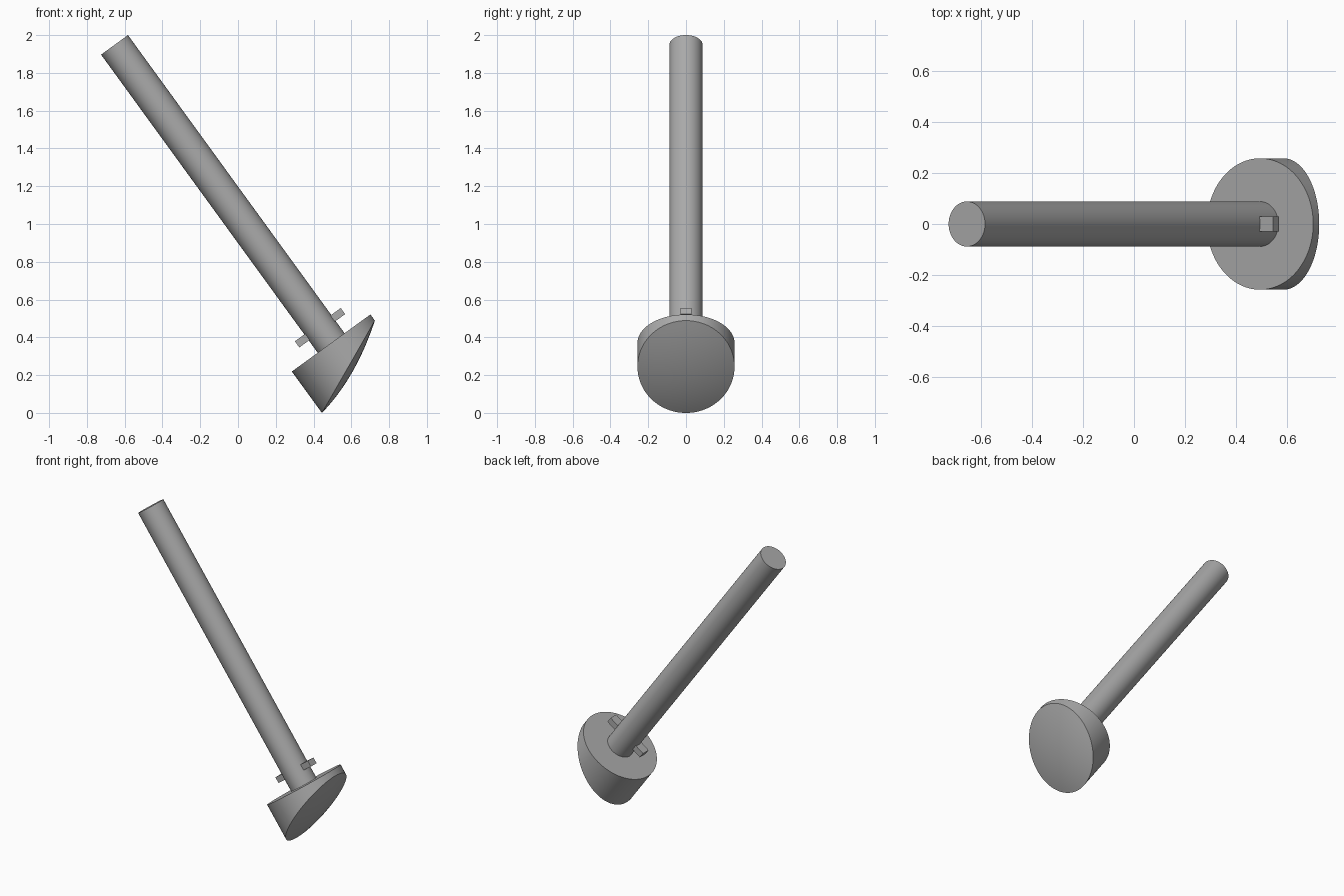
import bpy, bmesh, math
from mathutils import Matrix, Vector

cube = bpy.data.objects.get("Cube")
if cube:
    bpy.data.objects.remove(cube, do_unlink=True)

TILT = math.radians(-36)
# Local frame: origin at the centre of the head's flat top, z along the shaft
FRAME = Matrix.Translation((0.493, 0, 0.37)) @ Matrix.Rotation(TILT, 4, 'Y')
SEGMENTS = 96

grey = bpy.data.materials.new("grey")
grey.use_nodes = True
colour = (0.4, 0.4, 0.4, 1)
grey.diffuse_color = colour
grey.node_tree.nodes["Principled BSDF"].inputs["Base Color"].default_value = colour


def finish(name, bm, smooth=True):
    bmesh.ops.recalc_face_normals(bm, faces=bm.faces)
    mesh = bpy.data.meshes.new(name)
    bm.to_mesh(mesh)
    bm.free()
    mesh.materials.append(grey)
    obj = bpy.data.objects.new(name, mesh)
    bpy.context.collection.objects.link(obj)
    obj.matrix_world = FRAME
    if smooth:
        bpy.ops.object.select_all(action='DESELECT')
        obj.select_set(True)
        bpy.context.view_layer.objects.active = obj
        bpy.ops.object.shade_smooth_by_angle(angle=math.radians(30))
    return obj


# Shaft
LENGTH = 1.951
bm = bmesh.new()
bmesh.ops.create_cone(bm, cap_ends=True, segments=SEGMENTS, radius1=0.088, radius2=0.088,
                      depth=LENGTH, matrix=Matrix.Translation((0, 0, LENGTH / 2)))
finish("shaft", bm)

# Head: round block with a slanted, gently domed striking face
R, SHORT, LONG, BULGE = 0.257, 0.04, 0.271, 0.035


def face_depth(x, y):
    slant = (SHORT + LONG) / 2 - (LONG - SHORT) / 2 * x / R
    return slant + BULGE * (1 - (x * x + y * y) / R ** 2)


def ring(bm, radius, depth):
    points = [(radius * math.cos(a), radius * math.sin(a))
              for a in (2 * math.pi * i / SEGMENTS for i in range(SEGMENTS))]
    return [bm.verts.new((x, y, -depth(x, y))) for x, y in points]


bm = bmesh.new()
RINGS = 10
loops = [ring(bm, R, lambda x, y: 0)]
loops += [ring(bm, R * k / RINGS, face_depth) for k in range(RINGS, 0, -1)]
bm.faces.new(loops[0])
for a, b in zip(loops, loops[1:]):
    for i in range(SEGMENTS):
        j = (i + 1) % SEGMENTS
        bm.faces.new((a[i], a[j], b[j], b[i]))
centre = bm.verts.new((0, 0, -face_depth(0, 0)))
for i in range(SEGMENTS):
    bm.faces.new((loops[-1][i], loops[-1][(i + 1) % SEGMENTS], centre))
finish("head", bm)

# Square cross pin through the shaft just above the head
bm = bmesh.new()
bmesh.ops.create_cube(bm, size=1)
bmesh.ops.scale(bm, vec=Vector((0.30, 0.06, 0.04)), verts=bm.verts)
bmesh.ops.translate(bm, vec=Vector((0, 0, 0.1)), verts=bm.verts)
finish("cross_pin", bm, smooth=False)
